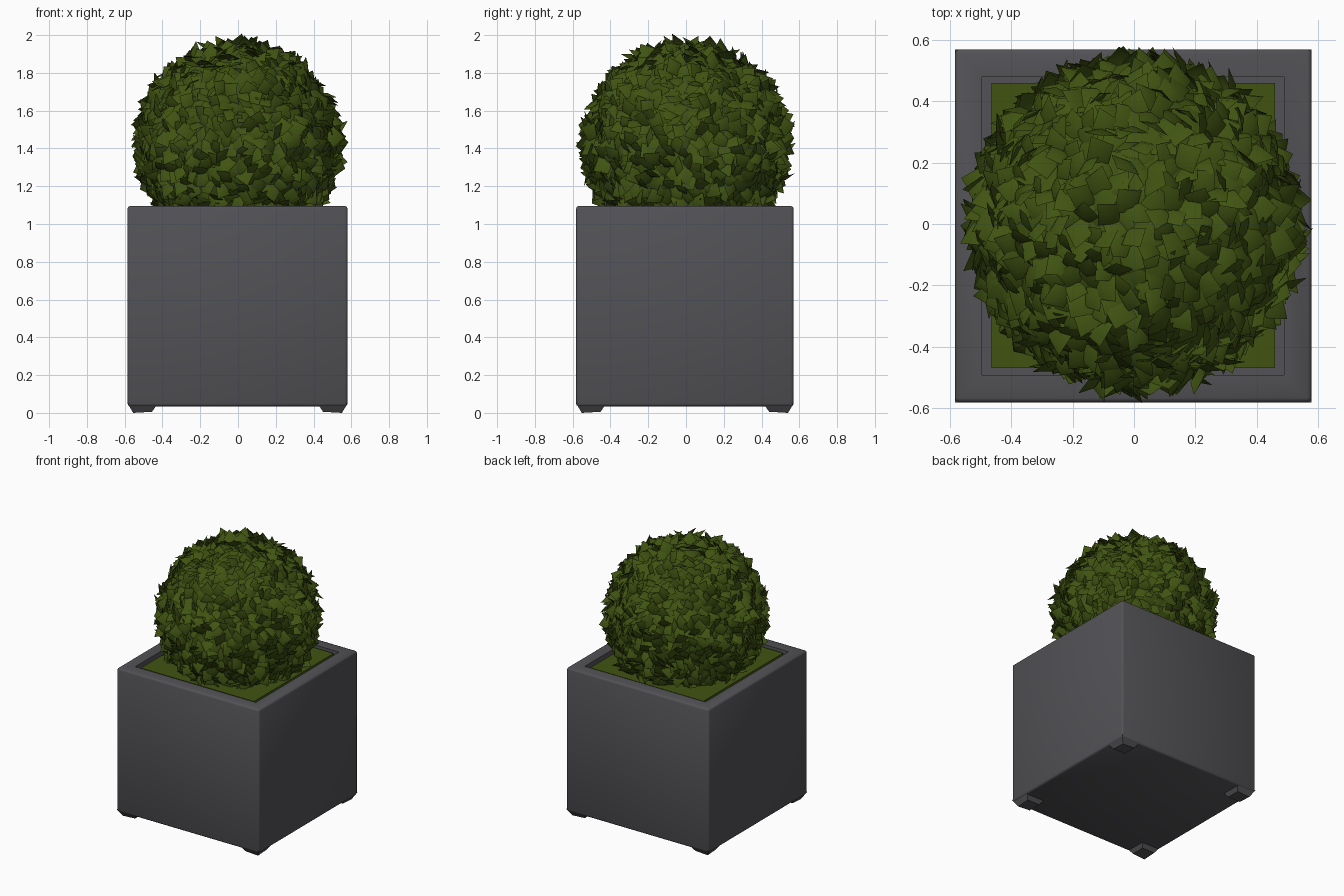
import bpy, bmesh, math, random
from mathutils import Vector, Matrix

if "Cube" in bpy.data.objects:
    bpy.data.objects.remove(bpy.data.objects["Cube"])

random.seed(7)


def material(name, rgb):
    m = bpy.data.materials.new(name)
    m.diffuse_color = (*rgb, 1)
    m.use_nodes = True
    m.node_tree.nodes["Principled BSDF"].inputs["Base Color"].default_value = m.diffuse_color
    return m


def make_object(name, bm, mat, angle=None):
    mesh = bpy.data.meshes.new(name)
    bm.normal_update()
    bm.to_mesh(mesh)
    bm.free()
    mesh.materials.append(mat)
    obj = bpy.data.objects.new(name, mesh)
    bpy.context.collection.objects.link(obj)
    if angle is not None:
        bpy.ops.object.select_all(action='DESELECT')
        obj.select_set(True)
        bpy.context.view_layer.objects.active = obj
        bpy.ops.object.shade_smooth_by_angle(angle=math.radians(angle))
    return obj


def box(x0, x1, y0, y1, z0, z1):
    bm = bmesh.new()
    size = Matrix.Diagonal((x1 - x0, y1 - y0, z1 - z0, 1))
    mid = Matrix.Translation(((x0 + x1) / 2, (y0 + y1) / 2, (z0 + z1) / 2))
    bmesh.ops.create_cube(bm, size=1, matrix=mid @ size)
    return bm


grey = material("charcoal_pot", (0.085, 0.083, 0.092))
green = material("leaf_green", (0.052, 0.088, 0.006))

# Square pot with softened edges and a recessed opening
X0, X1, Y0, Y1, TOP = -0.585, 0.58, -0.582, 0.57, 1.095
bm = box(X0, X1, Y0, Y1, 0.035, TOP)
bmesh.ops.bevel(bm, geom=bm.edges[:], offset=0.014, segments=2,
                profile=0.5, affect='EDGES')
bm.normal_update()
rim = max((f for f in bm.faces if f.normal.z > 0.9), key=lambda f: f.calc_area())
bmesh.ops.inset_region(bm, faces=[rim], thickness=0.107)
well = bmesh.ops.extrude_face_region(bm, geom=[rim])
bmesh.ops.translate(bm, vec=(0, 0, -0.06),
                    verts=[v for v in well["geom"] if isinstance(v, bmesh.types.BMVert)])
bmesh.ops.delete(bm, geom=[rim], context='FACES')
make_object("pot", bm, grey, 50)

# Shallow corner feet, tapering down towards the corners
for sx, cx in ((-1, X0), (1, X1)):
    for sy, cy in ((-1, Y0), (1, Y1)):
        bm = box(min(cx, cx - sx * 0.16), max(cx, cx - sx * 0.16),
                 min(cy, cy - sy * 0.16), max(cy, cy - sy * 0.16), 0.006, 0.05)
        for v in bm.verts:
            if v.co.z < 0.02:
                v.co.x += (-sx if abs(v.co.x - cx) < 0.01 else sx) * 0.03
                v.co.y += (-sy if abs(v.co.y - cy) < 0.01 else sy) * 0.03
                if abs(v.co.x - cx) < 0.05 and abs(v.co.y - cy) < 0.05:
                    v.co.z = 0
        make_object("corner_foot", bm, grey)

# Green bed filling the opening
make_object("planting_bed", box(-0.465, 0.46, -0.47, 0.46, 1.04, 1.085), green)

# Round core of the shrub
CENTRE = Vector((0, 0, 1.42))
bm = bmesh.new()
bmesh.ops.create_icosphere(bm, subdivisions=4, radius=0.505,
                           matrix=Matrix.Translation(CENTRE))
make_object("shrub_core", bm, green, 60)

# Folded pointed leaves spread evenly over the core
bm = bmesh.new()
COUNT = 1300
for i in range(COUNT):
    z = 1 - 2 * (i + 0.5) / COUNT
    if CENTRE.z + 0.5 * z < 1.06:
        continue
    a = i * math.pi * (3 - math.sqrt(5))
    r = math.sqrt(1 - z * z)
    n = Vector((r * math.cos(a), r * math.sin(a), z))
    # Random direction along the surface, with the tip leaning outward
    t = n.cross(Vector([random.uniform(-1, 1) for _ in range(3)])).normalized()
    side = n.cross(t)
    lean = math.radians(random.uniform(15, 55))
    d = t * math.cos(lean) + n * math.sin(lean)
    up = n * math.cos(lean) - t * math.sin(lean)
    length = random.uniform(0.09, 0.125)
    width = random.uniform(0.042, 0.06)
    base = CENTRE + n * random.uniform(0.485, 0.505) - t * length * 0.35
    root = bm.verts.new(base)
    ridge = bm.verts.new(base + d * length * 0.5 + up * 0.018)
    tip = bm.verts.new(base + d * length)
    left = bm.verts.new(base + d * length * 0.45 + side * width)
    right = bm.verts.new(base + d * length * 0.45 - side * width)
    for f in ((root, ridge, left), (ridge, tip, left),
              (root, right, ridge), (right, tip, ridge)):
        face = bm.faces.new(f)
        face.normal_update()
        if face.normal.dot(n) < 0:
            face.normal_flip()
make_object("shrub_leaves", bm, green, 60)
